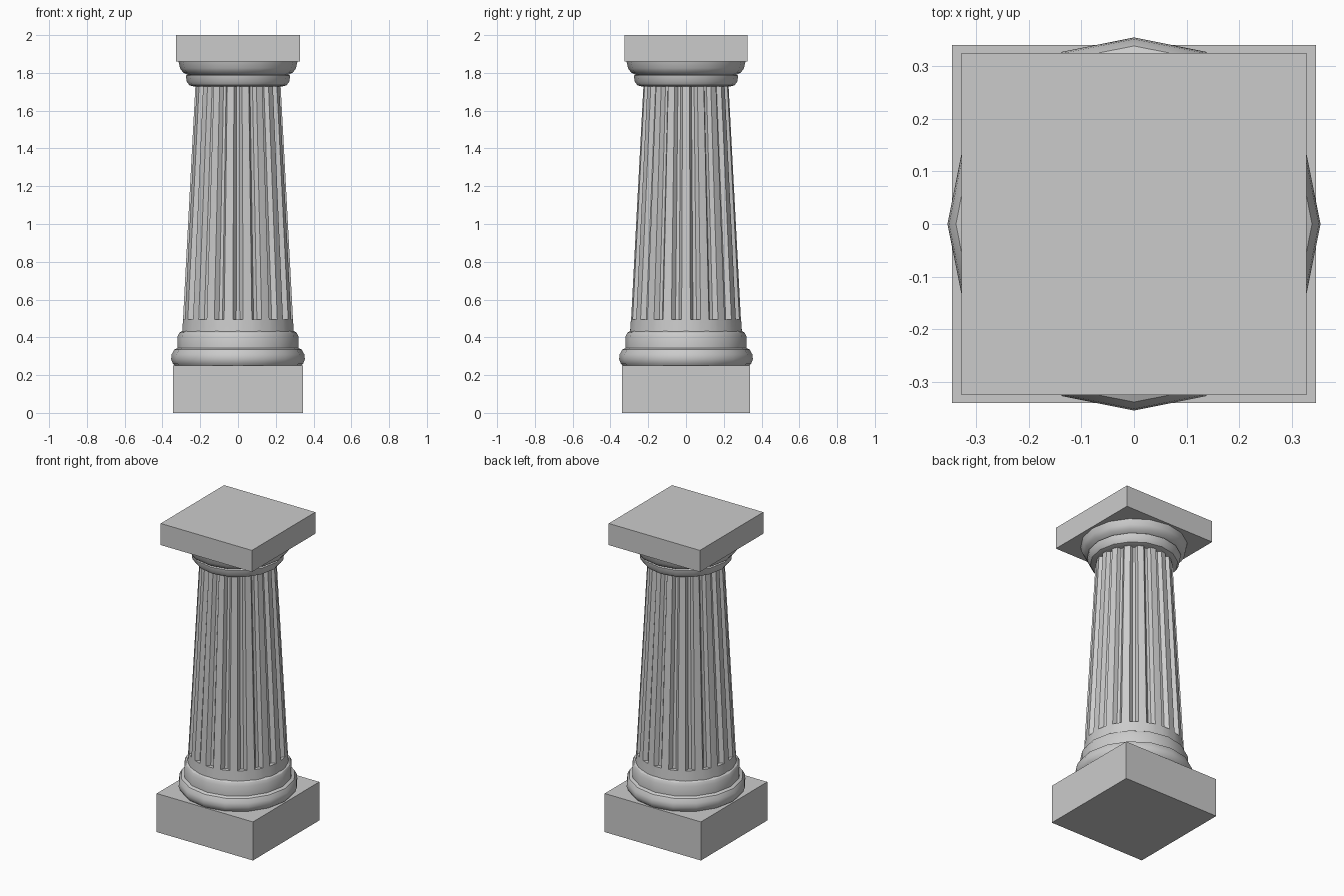
import bpy, bmesh, math

if "Cube" in bpy.data.objects:
    bpy.data.objects.remove(bpy.data.objects["Cube"])

stone = bpy.data.materials.new("grey stone")
stone.diffuse_color = (0.6, 0.6, 0.6, 1)
stone.use_nodes = True
stone.node_tree.nodes["Principled BSDF"].inputs["Base Color"].default_value = stone.diffuse_color

FLUTES = 18


def finish(name, bm, smooth_angle=None):
    bmesh.ops.recalc_face_normals(bm, faces=bm.faces[:])
    mesh = bpy.data.meshes.new(name)
    bm.to_mesh(mesh)
    bm.free()
    mesh.materials.append(stone)
    ob = bpy.data.objects.new(name, mesh)
    bpy.context.collection.objects.link(ob)
    if smooth_angle:
        bpy.ops.object.select_all(action='DESELECT')
        ob.select_set(True)
        bpy.context.view_layer.objects.active = ob
        bpy.ops.object.shade_smooth_by_angle(angle=math.radians(smooth_angle))
    return ob


def slab(name, sx, sy, z0, z1):
    bm = bmesh.new()
    bmesh.ops.create_cube(bm, size=1)
    for v in bm.verts:
        v.co = (v.co.x * sx, v.co.y * sy, z0 + (v.co.z + 0.5) * (z1 - z0))
    return finish(name, bm)


def loft(name, rings, smooth_angle):
    """Bridge rings of equal point count and cap both ends."""
    bm = bmesh.new()
    loops = [[bm.verts.new(p) for p in ring] for ring in rings]
    n = len(loops[0])
    for a, b in zip(loops, loops[1:]):
        for i in range(n):
            j = (i + 1) % n
            bm.faces.new((a[i], a[j], b[j], b[i]))
    bm.faces.new(loops[0][::-1])
    bm.faces.new(loops[-1])
    bmesh.ops.remove_doubles(bm, verts=bm.verts[:], dist=1e-5)
    return finish(name, bm, smooth_angle)


def turned(name, profile, sides=16):
    step = 2 * math.pi / sides
    rings = [[(r * math.cos(i * step), r * math.sin(i * step), z)
              for i in range(sides)] for r, z in profile]
    return loft(name, rings, 32)


def fluted_ring(r, z, depth):
    """Ridges with tapered channels; one channel centred on the front."""
    pts = []
    for k in range(FLUTES):
        mid = -math.pi / 2 + k * 2 * math.pi / FLUTES
        for off, d in ((-0.095, 0), (-0.035, 1), (0.035, 1), (0.095, 0)):
            rad = r - depth * d
            pts.append((rad * math.cos(mid + off), rad * math.sin(mid + off), z))
    return pts


# Square blocks at the bottom and top
slab("plinth", 0.69, 0.68, 0, 0.25)
slab("abacus", 0.654, 0.65, 1.86, 2.0)

# Rounded base moulding with a straight collar
turned("base_moulding", [
    (0.325, 0.24), (0.345, 0.26), (0.354, 0.285), (0.351, 0.31), (0.338, 0.335),
    (0.32, 0.343), (0.32, 0.405), (0.31, 0.425), (0.285, 0.44)])

# Tapered shaft: plain foot, then flutes up to the capital
loft("fluted_shaft", [
    fluted_ring(0.297, 0.42, 0), fluted_ring(0.292, 0.495, 0),
    fluted_ring(0.292, 0.495, 0.025), fluted_ring(0.226, 1.74, 0.022)], 20)

# Capital: necking ring and flared cushion
turned("capital", [
    (0.235, 1.728), (0.258, 1.735), (0.272, 1.755), (0.276, 1.785),
    (0.268, 1.79), (0.292, 1.803), (0.307, 1.825), (0.315, 1.862)])
